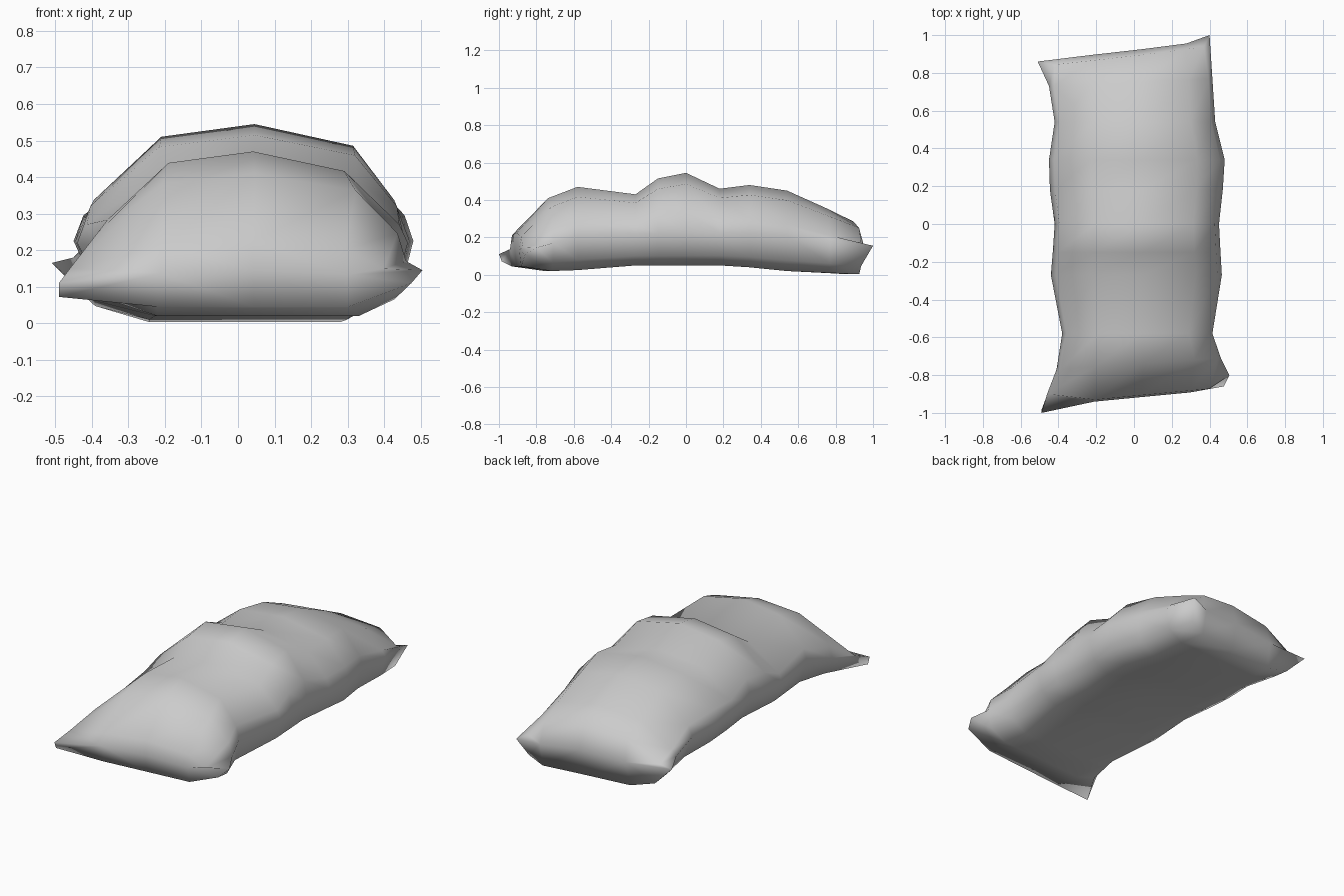
import bpy, bmesh

if "Cube" in bpy.data.objects:
    bpy.data.objects.remove(bpy.data.objects["Cube"])

# stations along the sack: y, left x, right x, top z, bottom z, side seam z, y skew
stations = [
    (-0.91, -0.41, 0.42, 0.225, 0.045, 0.12, 0.04),
    (-0.74, -0.41, 0.46, 0.41, 0.02, 0.17, 0.03),
    (-0.58, -0.38, 0.415, 0.47, 0.025, 0.21, 0.0),
    (-0.27, -0.44, 0.465, 0.43, 0.05, 0.22, 0.0),
    (-0.15, -0.43, 0.458, 0.515, 0.05, 0.22, 0.0),
    (0.00, -0.42, 0.45, 0.545, 0.05, 0.225, 0.0),
    (0.18, -0.445, 0.47, 0.46, 0.05, 0.225, 0.0),
    (0.34, -0.45, 0.48, 0.48, 0.04, 0.225, 0.0),
    (0.54, -0.42, 0.43, 0.45, 0.02, 0.21, 0.0),
    (0.75, -0.45, 0.415, 0.355, 0.01, 0.18, 0.02),
    (0.89, -0.45, 0.39, 0.285, 0.003, 0.15, 0.05),
]

# pulled-out corner ears, keyed by (station, section point)
last = len(stations) - 1
ears = {
    (0, 10): (-0.49, -1.0, 0.11), (0, 9): (-0.49, -0.985, 0.072),
    (0, 11): (-0.46, -0.90, 0.15),
    (0, 4): (0.505, -0.80, 0.145), (0, 5): (0.475, -0.86, 0.11),
    (last, 4): (0.40, 1.0, 0.155), (last, 10): (-0.51, 0.86, 0.165),
}


def section(i):
    y, xl, xr, top, bot, side, skew = stations[i]
    h = top - bot
    low = bot + (side - bot) * 0.3
    pts = [(-0.5, bot + h * 0.93), (0.1, top), (0.7, bot + h * 0.88),
           (0.95, bot + h * 0.58), (1, side), (0.93, low),
           (0.72, bot), (0.1, bot), (-0.54, bot),
           (-0.87, low), (-1, side), (-0.94, bot + h * 0.58)]
    ring = []
    for k, (u, z) in enumerate(pts):
        x = (xr * u) if u > 0 else (-xl * u)
        ring.append(ears.get((i, k), (x, y + skew * u, z)))
    return ring


bm = bmesh.new()
rings = [[bm.verts.new(p) for p in section(i)] for i in range(len(stations))]

# long padded sides
for a, b in zip(rings, rings[1:]):
    for k in range(12):
        j = (k + 1) % 12
        bm.faces.new((a[k], a[j], b[j], b[k]))


# bulging closed end between the ears
def cap(r, bulge):
    mid = []
    for t, b in ((0, 8), (1, 7), (2, 6)):
        c = r[t].co.lerp(r[b].co, 0.45)
        c.y += bulge
        mid.append(bm.verts.new(c))
    m0, m1, m2 = mid
    for f in ((r[0], r[1], m1, m0), (r[1], r[2], m2, m1),
              (m0, m1, r[7], r[8]), (m1, m2, r[6], r[7]),
              (r[2], r[3], r[4], m2), (m2, r[4], r[5], r[6]),
              (m0, r[10], r[11], r[0]), (m0, r[8], r[9], r[10])):
        bm.faces.new(f)


cap(rings[0], -0.01)
cap(rings[-1], 0.03)
bmesh.ops.recalc_face_normals(bm, faces=bm.faces)
for f in bm.faces:
    f.smooth = True

mesh = bpy.data.meshes.new("stuffed_sack")
bm.to_mesh(mesh)
bm.free()
sack = bpy.data.objects.new("stuffed_sack", mesh)
bpy.context.collection.objects.link(sack)
